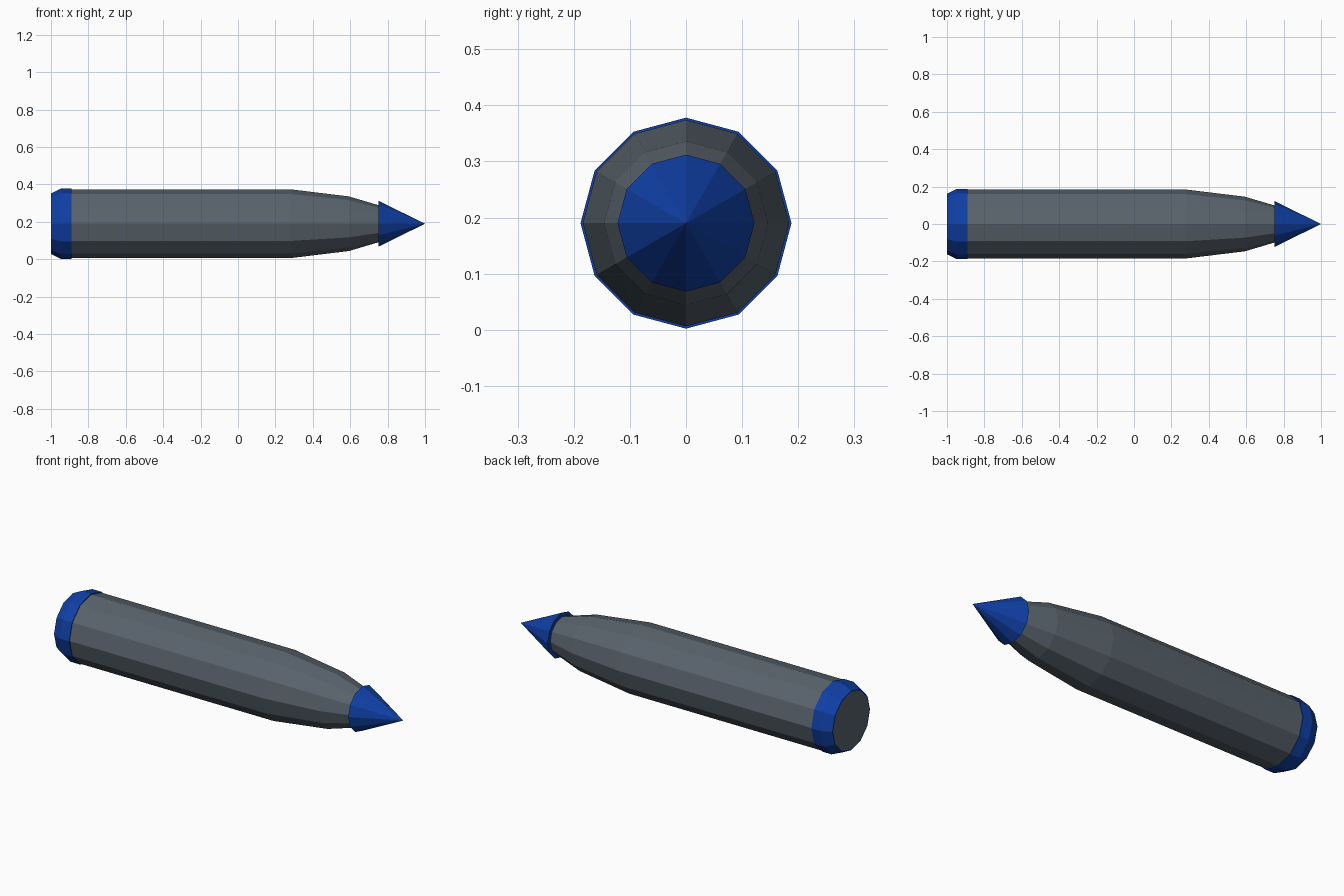
import bpy, bmesh
from math import sin, cos, tau

if "Cube" in bpy.data.objects:
    bpy.data.objects.remove(bpy.data.objects["Cube"])

SIDES = 12
AXIS_Z = 0.19


def material(name, rgb):
    mat = bpy.data.materials.new(name)
    mat.diffuse_color = (*rgb, 1)
    mat.use_nodes = True
    mat.node_tree.nodes["Principled BSDF"].inputs["Base Color"].default_value = mat.diffuse_color
    return mat


def lathe(name, profile, mat, closed=False):
    """Turn (x, radius) points round the x axis; open ends are capped."""
    bm = bmesh.new()
    rings = []
    for x, r in profile:
        count = SIDES if r > 0 else 1
        rings.append([bm.verts.new((x, r * sin(tau * i / SIDES), AXIS_Z + r * cos(tau * i / SIDES)))
                      for i in range(count)])
    pairs = list(zip(rings, rings[1:]))
    if closed:
        pairs.append((rings[-1], rings[0]))
    for a, b in pairs:
        for i in range(SIDES):
            j = (i + 1) % SIDES
            if len(b) == 1:
                bm.faces.new((a[i], a[j], b[0]))
            else:
                bm.faces.new((a[i], a[j], b[j], b[i]))
    if not closed:
        for ring in (rings[0], rings[-1]):
            if len(ring) > 1:
                bm.faces.new(ring)
    bmesh.ops.recalc_face_normals(bm, faces=bm.faces)
    mesh = bpy.data.meshes.new(name)
    bm.to_mesh(mesh)
    bm.free()
    mesh.materials.append(mat)
    obj = bpy.data.objects.new(name, mesh)
    bpy.context.collection.objects.link(obj)
    return obj


slate = material("slate", (0.10, 0.125, 0.15))
blue = material("blue", (0.005, 0.05, 0.38))

# Tapered shaft with a chamfered tail
lathe("body", [(-1, 0.156), (-0.947, 0.182), (-0.89, 0.184), (0.28, 0.184),
               (0.593, 0.146), (0.755, 0.098)], slate)

# Pointed tip, wider than the end of the shaft
lathe("nose_cone", [(0.752, 0.122), (1, 0)], blue)

# Band round the tail
lathe("tail_band", [(-1, 0.162), (-0.947, 0.188), (-0.89, 0.188),
                    (-0.89, 0.18), (-0.947, 0.18), (-1, 0.156)], blue, closed=True)
